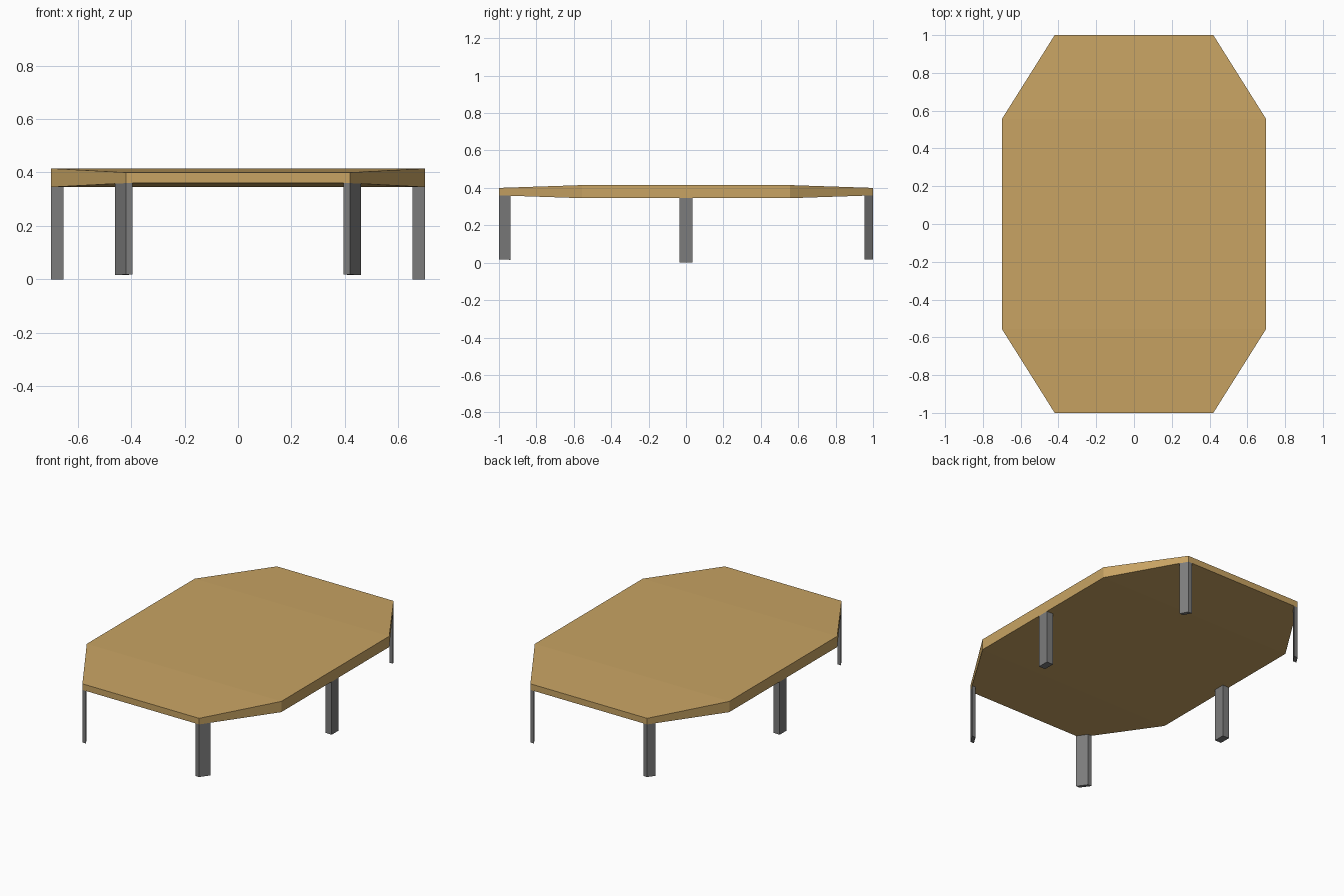
import bpy
import bmesh

cube = bpy.data.objects.get("Cube")
if cube:
    bpy.data.objects.remove(cube, do_unlink=True)

SIDE_X, SIDE_Y = 0.70, 0.555   # ends of the long sides
END_X, END_Y = 0.42, 1.0       # ends of the short sides


def material(name, colour):
    mat = bpy.data.materials.new(name)
    mat.use_nodes = True
    mat.diffuse_color = (*colour, 1)
    bsdf = mat.node_tree.nodes["Principled BSDF"]
    bsdf.inputs["Base Color"].default_value = (*colour, 1)
    return mat


def taper(y):
    """How far a point lies along the thinning ends, 0 to 1."""
    return max(0, (abs(y) - SIDE_Y) / (END_Y - SIDE_Y))


def underside(y):
    return 0.345 + 0.015 * taper(y)


def upperside(y):
    return 0.415 - 0.015 * taper(y)


def floor(y):
    return 0.018 * taper(y)


def prism(name, outlines, low, high, mat):
    """Join side-by-side outlines, each raised from low(y) to high(y)."""
    bm = bmesh.new()
    top_faces = []
    for height in (low, high):
        verts = {}
        for outline in outlines:
            for x, y in outline:
                if (x, y) not in verts:
                    verts[x, y] = bm.verts.new((x, y, height(y)))
            top_faces.append(bm.faces.new([verts[p] for p in outline]))
    bm.verts.ensure_lookup_table()
    # Wall up the outer boundary between the two layers
    half = len(bm.verts) // 2
    bm.verts.index_update()
    rim = [e for e in bm.edges if e.is_boundary and e.verts[0].index < half]
    for edge in rim:
        a, b = (v.index for v in edge.verts)
        bm.faces.new([bm.verts[i] for i in (a, b, b + half, a + half)])
    bmesh.ops.recalc_face_normals(bm, faces=bm.faces)
    mesh = bpy.data.meshes.new(name)
    bm.to_mesh(mesh)
    bm.free()
    mesh.materials.append(mat)
    obj = bpy.data.objects.new(name, mesh)
    bpy.context.collection.objects.link(obj)
    return obj


wood = material("light wood", (0.58, 0.37, 0.125))
metal = material("grey metal", (0.20, 0.20, 0.20))

# Tabletop: flat middle slab with a thinning trapezoid at each end
middle = [(-SIDE_X, -SIDE_Y), (SIDE_X, -SIDE_Y), (SIDE_X, SIDE_Y), (-SIDE_X, SIDE_Y)]
ends = [[(-SIDE_X, s * SIDE_Y), (SIDE_X, s * SIDE_Y), (END_X, s * END_Y), (-END_X, s * END_Y)]
        for s in (-1, 1)]
prism("tabletop", [middle] + ends, underside, upperside, wood)

# Legs: one flush with each long side, one skewed leg at each end corner
slope = (SIDE_X - END_X) / (END_Y - SIDE_Y)
for side, sx in (("left", 1), ("right", -1)):
    outline = [(sx * x, y) for x, y in
               ((SIDE_X, -0.036), (SIDE_X, 0.036), (SIDE_X - 0.046, 0.036), (SIDE_X - 0.046, -0.036))]
    prism("middle_leg_" + side, [outline], floor, underside, metal)
    for end, sy, depth in (("front", -1, 0.063), ("back", 1, 0.046)):
        inner_x, inner_y = END_X + depth * slope, END_Y - depth
        outline = [(sx * x, sy * y) for x, y in
                   ((END_X, END_Y), (inner_x, inner_y),
                    (inner_x - 0.026, inner_y), (END_X - 0.026, END_Y))]
        prism(end + "_leg_" + side, [outline], floor, underside, metal)
